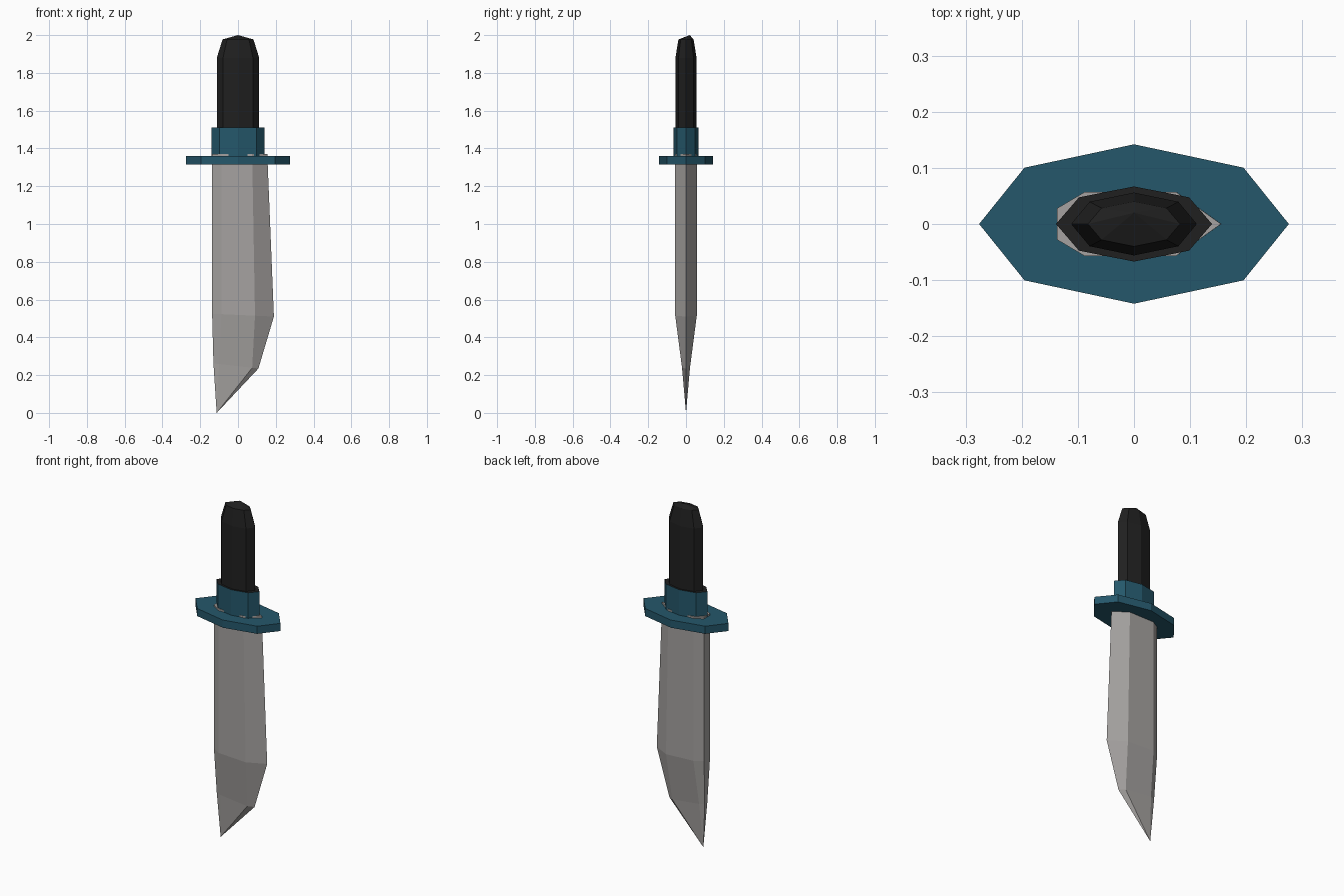
import bpy, bmesh, math

if "Cube" in bpy.data.objects:
    bpy.data.objects.remove(bpy.data.objects["Cube"])


def material(name, rgb):
    m = bpy.data.materials.new(name)
    m.diffuse_color = (*rgb, 1)
    m.use_nodes = True
    m.node_tree.nodes["Principled BSDF"].inputs["Base Color"].default_value = m.diffuse_color
    return m


steel = material("pale steel", (0.38, 0.365, 0.355))
blue = material("deep blue", (0.018, 0.095, 0.145))
black = material("black grip", (0.014, 0.014, 0.014))


def octagon(rx, ry, z):
    return [(rx * math.cos(i * math.pi / 4), ry * math.sin(i * math.pi / 4), z) for i in range(8)]


def loft(name, rings, mats, apex_top=None, apex_bottom=None):
    """Skin matching rings listed from bottom to top, capped flat or with a point."""
    bm = bmesh.new()
    loops = [[bm.verts.new(p) for p in r] for r in rings]
    n = len(loops[0])
    for a, b in zip(loops, loops[1:]):
        for i in range(n):
            j = (i + 1) % n
            bm.faces.new((a[i], a[j], b[j], b[i]))
    for loop, apex in ((loops[0], apex_bottom), (loops[-1], apex_top)):
        if apex:
            tip = bm.verts.new(apex)
            for i in range(n):
                bm.faces.new((loop[i], loop[(i + 1) % n], tip))
        else:
            bm.faces.new(loop)
    bmesh.ops.recalc_face_normals(bm, faces=bm.faces)
    me = bpy.data.meshes.new(name)
    bm.to_mesh(me)
    bm.free()
    for m in mats:
        me.materials.append(m)
    ob = bpy.data.objects.new(name, me)
    bpy.context.collection.objects.link(ob)
    return ob


def blade_section(spine, shoulder, ridge, edge, spine_y, y, z_left, z_right):
    """Flat spine, thick body, then a bevel down to the cutting edge."""
    half = [(spine, spine_y), (shoulder, y), (ridge, y)]
    outline = [(x, -v) for x, v in half] + [(edge, 0)] + [(x, v) for x, v in reversed(half)]
    return [(x, v, z_left + (z_right - z_left) * (x - spine) / (edge - spine)) for x, v in outline]


# Blade, with its root showing just above the guard
loft("blade", [
    blade_section(-0.13, -0.10, 0.075, 0.108, 0.012, 0.021, 0.262, 0.235),
    blade_section(-0.137, -0.088, 0.09, 0.19, 0.028, 0.057, 0.525, 0.51),
    blade_section(-0.137, -0.088, 0.075, 0.155, 0.028, 0.057, 1.37, 1.37),
], [steel], apex_bottom=(-0.113, 0, 0))

# Guard plate
loft("guard", [octagon(0.276, 0.142, 1.315), octagon(0.276, 0.142, 1.36)], [blue])

# Collar, blue with a black upper face
collar = loft("collar", [octagon(0.139, 0.067, 1.34), octagon(0.139, 0.067, 1.51)], [blue, black])
for f in collar.data.polygons:
    f.material_index = int(f.normal.z > 0.5)

# Grip with tapered pommel
loft("grip", [
    octagon(0.112, 0.056, 1.50),
    octagon(0.112, 0.056, 1.88),
    octagon(0.082, 0.04, 1.977),
], [black], apex_top=(0, 0.02, 2.0))
